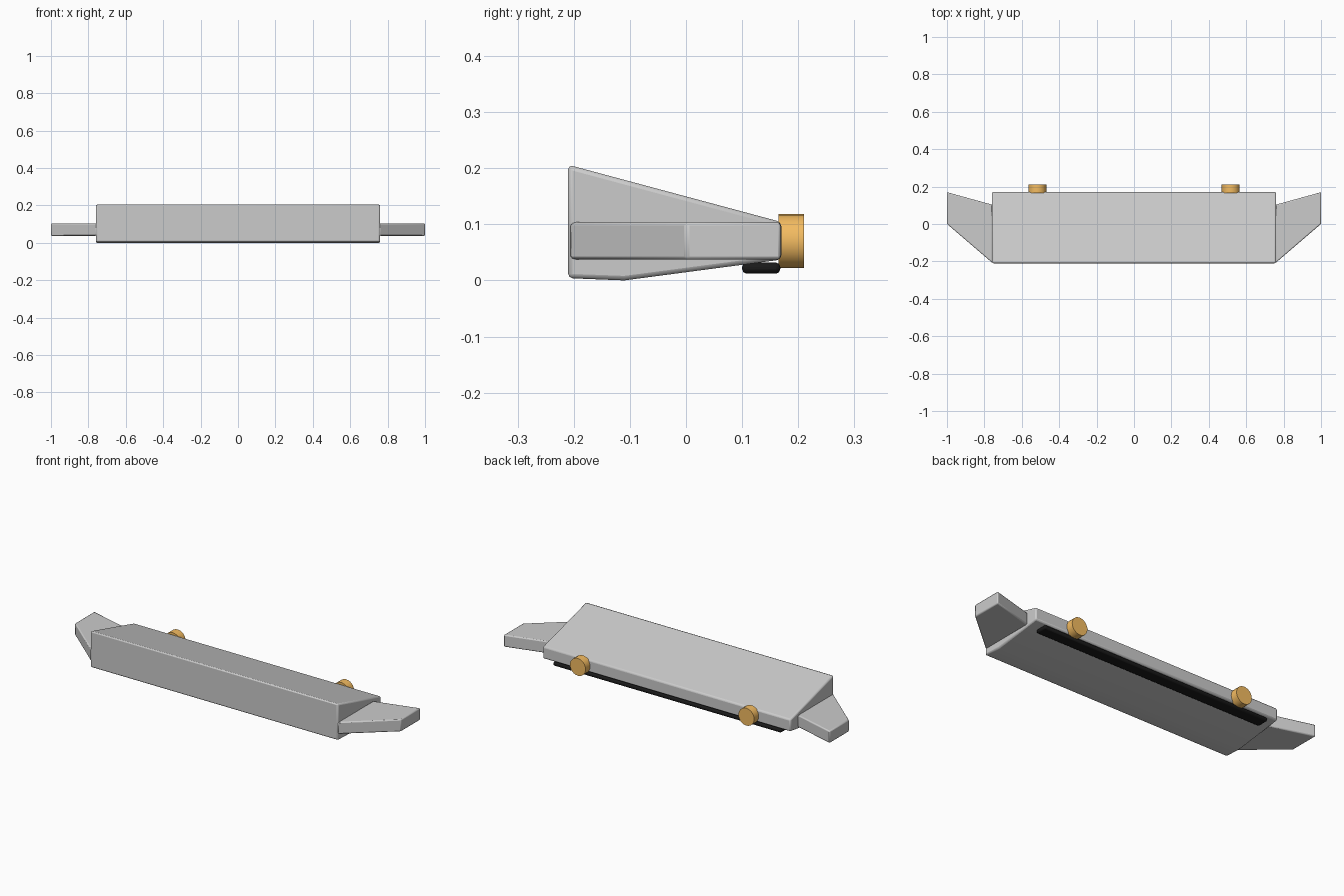
import bpy, bmesh, math
from mathutils import Vector

if "Cube" in bpy.data.objects:
    bpy.data.objects.remove(bpy.data.objects["Cube"])


def material(name, color):
    m = bpy.data.materials.new(name)
    m.diffuse_color = color
    m.use_nodes = True
    m.node_tree.nodes["Principled BSDF"].inputs["Base Color"].default_value = m.diffuse_color
    return m


def prism(name, points, depth, bevel, segments=2, mat=None):
    """Extrude a planar outline along a vector, then soften its edges."""
    bm = bmesh.new()
    face = bm.faces.new([bm.verts.new(p) for p in points])
    ext = bmesh.ops.extrude_face_region(bm, geom=[face])
    verts = [g for g in ext["geom"] if isinstance(g, bmesh.types.BMVert)]
    bmesh.ops.translate(bm, verts=verts, vec=Vector(depth))
    bmesh.ops.recalc_face_normals(bm, faces=bm.faces)
    mesh = bpy.data.meshes.new(name)
    bm.to_mesh(mesh)
    bm.free()
    ob = bpy.data.objects.new(name, mesh)
    bpy.context.collection.objects.link(ob)
    if mat:
        mesh.materials.append(mat)
    mod = ob.modifiers.new("soft_edges", "BEVEL")
    mod.width = bevel
    mod.segments = segments
    mod.limit_method = "ANGLE"
    mod.angle_limit = math.radians(25)
    smooth(ob)
    return ob


def smooth(ob):
    bpy.ops.object.select_all(action="DESELECT")
    ob.select_set(True)
    bpy.context.view_layer.objects.active = ob
    bpy.ops.object.shade_smooth_by_angle(angle=math.radians(30))


black = material("black_rubber", (0.01, 0.01, 0.01, 1))
amber = material("amber", (0.9, 0.5, 0.12, 1))

# Wedge-shaped bumper body
profile = [(-0.21, 0.004), (-0.11, 0.0), (0.17, 0.037), (0.17, 0.104), (-0.20, 0.203), (-0.21, 0.203)]
profile = [(-0.21, 0.004), (-0.11, 0.0), (0.17, 0.037), (0.17, 0.104), (-0.21, 0.206)]
prism("bumper_body", [(-0.76, y, z) for y, z in profile], (1.52, 0, 0), 0.008)

# Black strip under the rear edge
strip = [(-0.70, 0.10), (0.70, 0.10), (0.70, 0.168), (-0.70, 0.168)]
prism("lower_strip", [(x, y, 0.012) for x, y in strip], (0, 0, 0.02), 0.008, mat=black)

for side, s in (("left", -1), ("right", 1)):
    # Swept end wing
    outline = [(0.757, -0.208), (1.0, 0.0), (1.0, 0.17), (0.757, 0.103)]
    prism(side + "_wing", [(s * x, y, 0.037) for x, y in outline], (0, 0, 0.067), 0.006)

    # Round amber lamp on the rear face
    bpy.ops.mesh.primitive_cylinder_add(vertices=24, radius=0.048, depth=0.045,
                                        location=(s * 0.517, 0.1875, 0.07),
                                        rotation=(math.pi / 2, 0, 0))
    lamp = bpy.context.object
    lamp.name = side + "_lamp"
    lamp.data.materials.append(amber)
    smooth(lamp)
